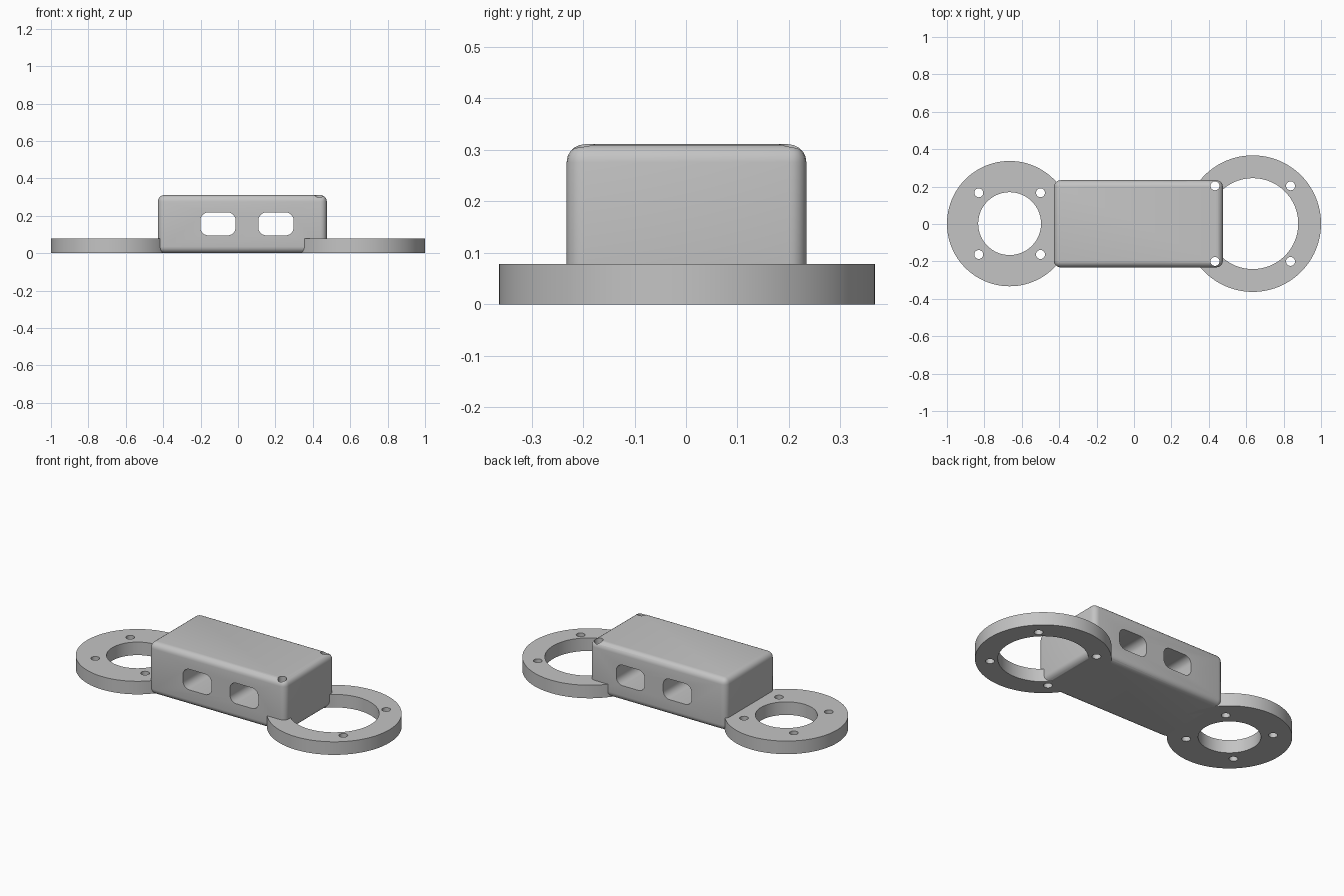
import bpy, bmesh, math
from mathutils import Matrix, Vector

cube = bpy.data.objects.get("Cube")
if cube:
    bpy.data.objects.remove(cube, do_unlink=True)

grey = bpy.data.materials.new("plain_grey")
grey.use_nodes = True
GREY = (0.55, 0.55, 0.55, 1)
grey.diffuse_color = GREY
grey.node_tree.nodes["Principled BSDF"].inputs["Base Color"].default_value = GREY


def make_object(name, bm):
    bmesh.ops.recalc_face_normals(bm, faces=bm.faces)
    mesh = bpy.data.meshes.new(name)
    bm.to_mesh(mesh)
    bm.free()
    mesh.materials.append(grey)
    obj = bpy.data.objects.new(name, mesh)
    bpy.context.collection.objects.link(obj)
    return obj


def add_cylinder(bm, x, y, radius, z0, z1, sides):
    bmesh.ops.create_cone(bm, cap_ends=True, segments=sides, radius1=radius, radius2=radius,
                          depth=z1 - z0, matrix=Matrix.Translation((x, y, (z0 + z1) / 2)))


def add_box(bm, low, high, radius, segments, only_y=False):
    """Box with rounded edges, or with only the edges along y rounded."""
    low, high = Vector(low), Vector(high)
    matrix = Matrix.Translation((low + high) / 2) @ Matrix.Diagonal((*(high - low), 1))
    verts = bmesh.ops.create_cube(bm, size=1, matrix=matrix)["verts"]
    edges = {e for v in verts for e in v.link_edges}
    if only_y:
        edges = {e for e in edges if abs(e.verts[0].co.y - e.verts[1].co.y) > 0.01}
    bmesh.ops.bevel(bm, geom=list(edges), offset=radius, segments=segments,
                    profile=0.5, affect='EDGES')


def cut(obj, bm):
    """Subtract the solids in bm from the object."""
    cutter = make_object("cutter", bm)
    cutter.hide_render = True
    mod = obj.modifiers.new("cut", 'BOOLEAN')
    mod.operation, mod.solver, mod.object = 'DIFFERENCE', 'EXACT', cutter
    graph = bpy.context.evaluated_depsgraph_get()
    mesh = bpy.data.meshes.new_from_object(obj.evaluated_get(graph))
    obj.modifiers.clear()
    obj.data = mesh
    bpy.data.objects.remove(cutter, do_unlink=True)


def add_bolt_holes(bm, x, y, spread):
    for sx in (-1, 1):
        for sy in (-1, 1):
            add_cylinder(bm, x + sx * spread, y + sy * spread, 0.024, -0.1, 0.5, 24)


def ring(name, x, y, outer, inner, spread):
    bm = bmesh.new()
    add_cylinder(bm, x, y, outer, 0, 0.078, 96)
    obj = make_object(name, bm)
    holes = bmesh.new()
    add_cylinder(holes, x, y, inner, -0.1, 0.5, 96)
    add_bolt_holes(holes, x, y, spread)
    cut(obj, holes)
    return obj


# Mounting rings at both ends
small_ring = ring("small_mounting_ring", -0.665, 0.002, 0.335, 0.168, 0.165)
large_ring = ring("large_mounting_ring", 0.635, 0.002, 0.365, 0.243, 0.202)

# Rounded body with two slots straight through and bolt clearance holes
bm = bmesh.new()
add_box(bm, (-0.428, -0.232, 0), (0.475, 0.234, 0.311), 0.035, 5)
body = make_object("body", bm)
cutters = bmesh.new()
for x in (-0.107, 0.203):
    add_box(cutters, (x - 0.094, -0.4, 0.095), (x + 0.094, 0.4, 0.218), 0.042, 6, only_y=True)
add_bolt_holes(cutters, 0.635, 0.002, 0.202)
cut(body, cutters)

# Smooth shading with sharp edges kept
bpy.ops.object.select_all(action='DESELECT')
for obj in (small_ring, large_ring, body):
    obj.select_set(True)
bpy.context.view_layer.objects.active = body
bpy.ops.object.shade_smooth_by_angle(angle=math.radians(30))
